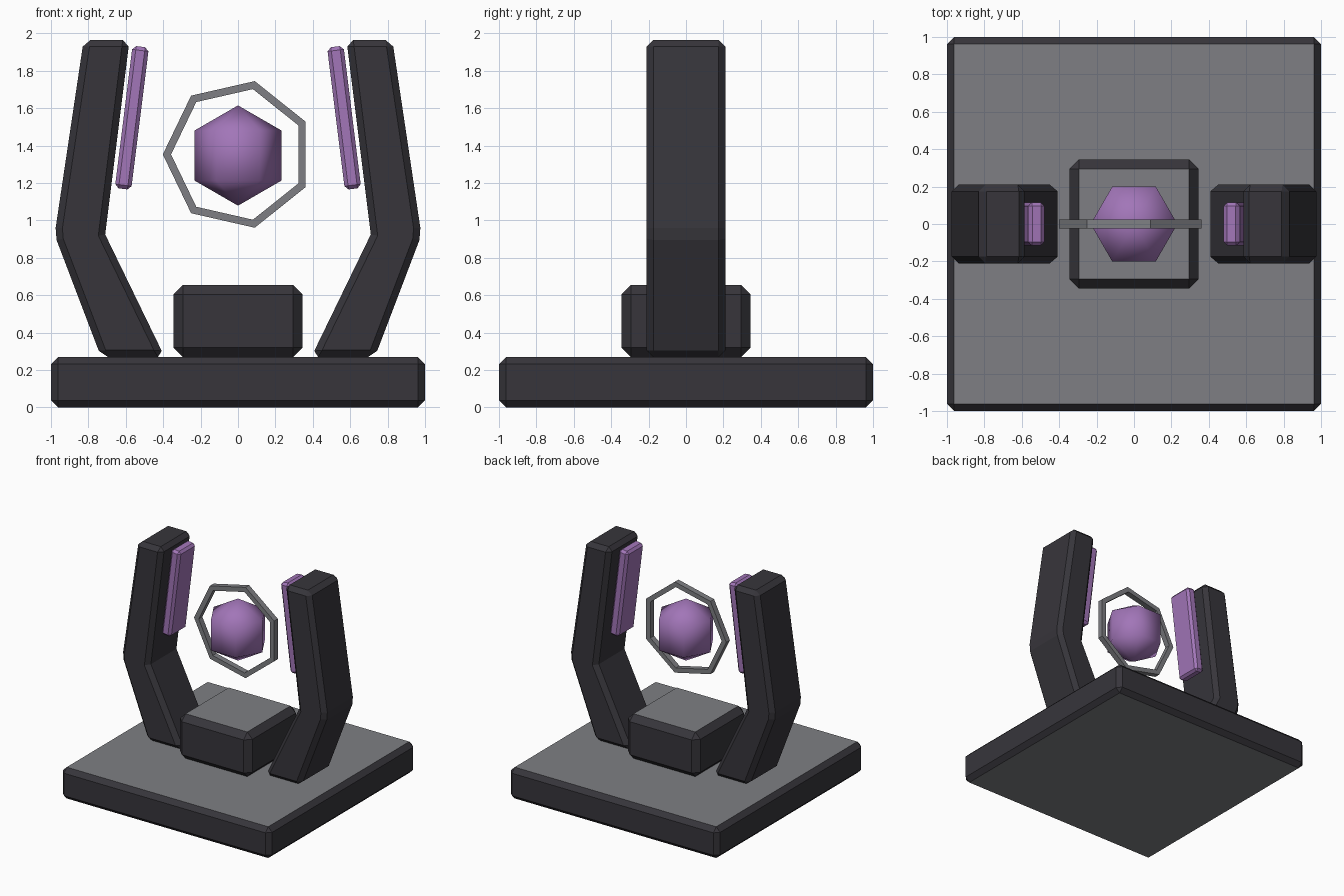
import bpy, bmesh, math
from mathutils import Matrix, Vector

if "Cube" in bpy.data.objects:
    bpy.data.objects.remove(bpy.data.objects["Cube"])


def material(name, rgb):
    m = bpy.data.materials.new(name)
    m.diffuse_color = (*rgb, 1)
    m.use_nodes = True
    m.node_tree.nodes["Principled BSDF"].inputs["Base Color"].default_value = m.diffuse_color
    return m


DARK = material("dark stone", (0.038, 0.036, 0.044))
GREY = material("grey stone", (0.21, 0.212, 0.228))
PURPLE = material("purple crystal", (0.36, 0.18, 0.48))


def finish(bm, name, *mats):
    bmesh.ops.recalc_face_normals(bm, faces=bm.faces)
    me = bpy.data.meshes.new(name)
    bm.to_mesh(me)
    bm.free()
    for m in mats:
        me.materials.append(m)
    ob = bpy.data.objects.new(name, me)
    bpy.context.collection.objects.link(ob)
    return ob


def chamfer(bm, width, limit=40):
    edges = [e for e in bm.edges if e.calc_face_angle(0) > math.radians(limit)]
    bmesh.ops.bevel(bm, geom=edges, offset=width, segments=1, profile=0.5,
                    affect='EDGES', clamp_overlap=True)


def box(size, centre, width, tilt=0):
    bm = bmesh.new()
    bmesh.ops.create_cube(bm, size=1)
    bmesh.ops.scale(bm, vec=size, verts=bm.verts)
    chamfer(bm, width)
    bm.transform(Matrix.Translation(centre) @ Matrix.Rotation(tilt, 4, 'Y'))
    return bm


def grey_flats(bm):
    # horizontal faces take the lighter stone
    bm.normal_update()
    for f in bm.faces:
        f.material_index = 1 if abs(f.normal.z) > 0.99 else 0


# base slab and pedestal
bm = box((2, 2, 0.27), (0, 0, 0.135), 0.038)
grey_flats(bm)
finish(bm, "base", DARK, GREY)
bm = box((0.69, 0.69, 0.385), (0, 0, 0.4625), 0.05)
grey_flats(bm)
finish(bm, "pedestal", DARK, GREY)

# bent arms and the glowing plates inside them
ARM = [(0.392, 0.27), (0.732, 0.27), (0.97, 0.895), (0.975, 0.96),
       (0.825, 1.965), (0.58, 1.965), (0.71, 0.925)]
for side, s in (("left", -1), ("right", 1)):
    bm = bmesh.new()
    face = bm.faces.new([bm.verts.new((s * x, -0.21, z)) for x, z in ARM])
    ext = bmesh.ops.extrude_face_region(bm, geom=[face], use_keep_orig=True)
    moved = [g for g in ext["geom"] if isinstance(g, bmesh.types.BMVert)]
    bmesh.ops.translate(bm, vec=(0, 0.42, 0), verts=moved)
    bmesh.ops.recalc_face_normals(bm, faces=bm.faces)
    chamfer(bm, 0.036)
    finish(bm, side + "_arm", DARK)

    bm = box((0.088, 0.23, 0.766), (s * 0.5675, 0, 1.549), 0.02,
             -s * math.radians(7.1))
    finish(bm, side + "_plate", PURPLE)

# six-sided smooth orb
bm = bmesh.new()
R, CZ = 0.268, 1.347
top = bm.verts.new((0, 0, CZ + R))
bottom = bm.verts.new((0, 0, CZ - R))
rows = [[bm.verts.new((0.866 * R * math.cos(k * math.pi / 3),
                       0.866 * R * math.sin(k * math.pi / 3), CZ + h * R))
         for k in range(6)] for h in (0.5, -0.5)]
for k in range(6):
    n = (k + 1) % 6
    bm.faces.new((top, rows[0][k], rows[0][n]))
    bm.faces.new((rows[0][k], rows[1][k], rows[1][n], rows[0][n]))
    bm.faces.new((bottom, rows[1][n], rows[1][k]))
for f in bm.faces:
    f.smooth = True
finish(bm, "orb", PURPLE)

# seven-sided ring around the orb
bm = bmesh.new()
SECTION = [(0.402, -0.025), (0.402, 0.025), (0.358, 0.025), (0.358, -0.025)]
loops = []
for k in range(7):
    a = math.pi + k * math.tau / 7
    loops.append([bm.verts.new((r * math.cos(a), y, 1.353 + r * math.sin(a)))
                  for r, y in SECTION])
for k in range(7):
    p, q = loops[k], loops[(k + 1) % 7]
    for j in range(4):
        i = (j + 1) % 4
        bm.faces.new((p[j], p[i], q[i], q[j]))
finish(bm, "ring", GREY)
